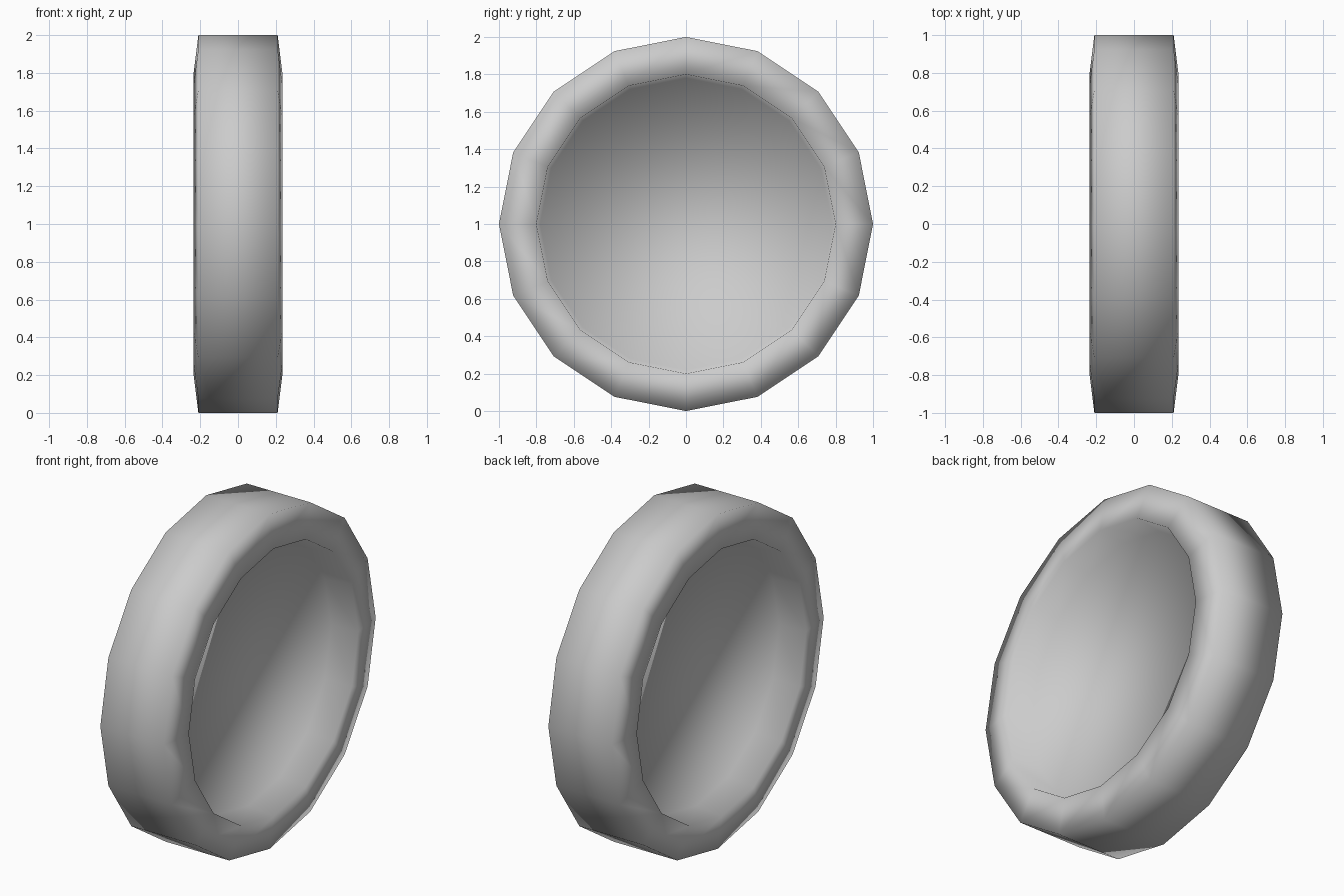
import bpy, bmesh
from math import sin, cos, pi

if "Cube" in bpy.data.objects:
    bpy.data.objects.remove(bpy.data.objects["Cube"])

SIDES = 16

# half profile of the wheel: (radius, x) from floor edge over the lip to the tread
half = [(0.78, 0.07), (0.80, 0.235), (1.0, 0.21)]
profile = half + [(r, -x) for r, x in reversed(half)]

# revolve the profile about the x axis
bm = bmesh.new()
rings = [[bm.verts.new((x, r * sin(2 * pi * i / SIDES), 1 + r * cos(2 * pi * i / SIDES)))
          for i in range(SIDES)] for r, x in profile]
for a, b in zip(rings, rings[1:]):
    for i in range(SIDES):
        j = (i + 1) % SIDES
        bm.faces.new((a[i], a[j], b[j], b[i]))

# recessed floors on both sides
bm.faces.new(rings[0])
bm.faces.new(rings[-1])
bmesh.ops.recalc_face_normals(bm, faces=bm.faces)
for f in bm.faces:
    f.smooth = True

mesh = bpy.data.meshes.new("dished_wheel")
bm.to_mesh(mesh)
bm.free()
wheel = bpy.data.objects.new("dished_wheel", mesh)
bpy.context.collection.objects.link(wheel)
